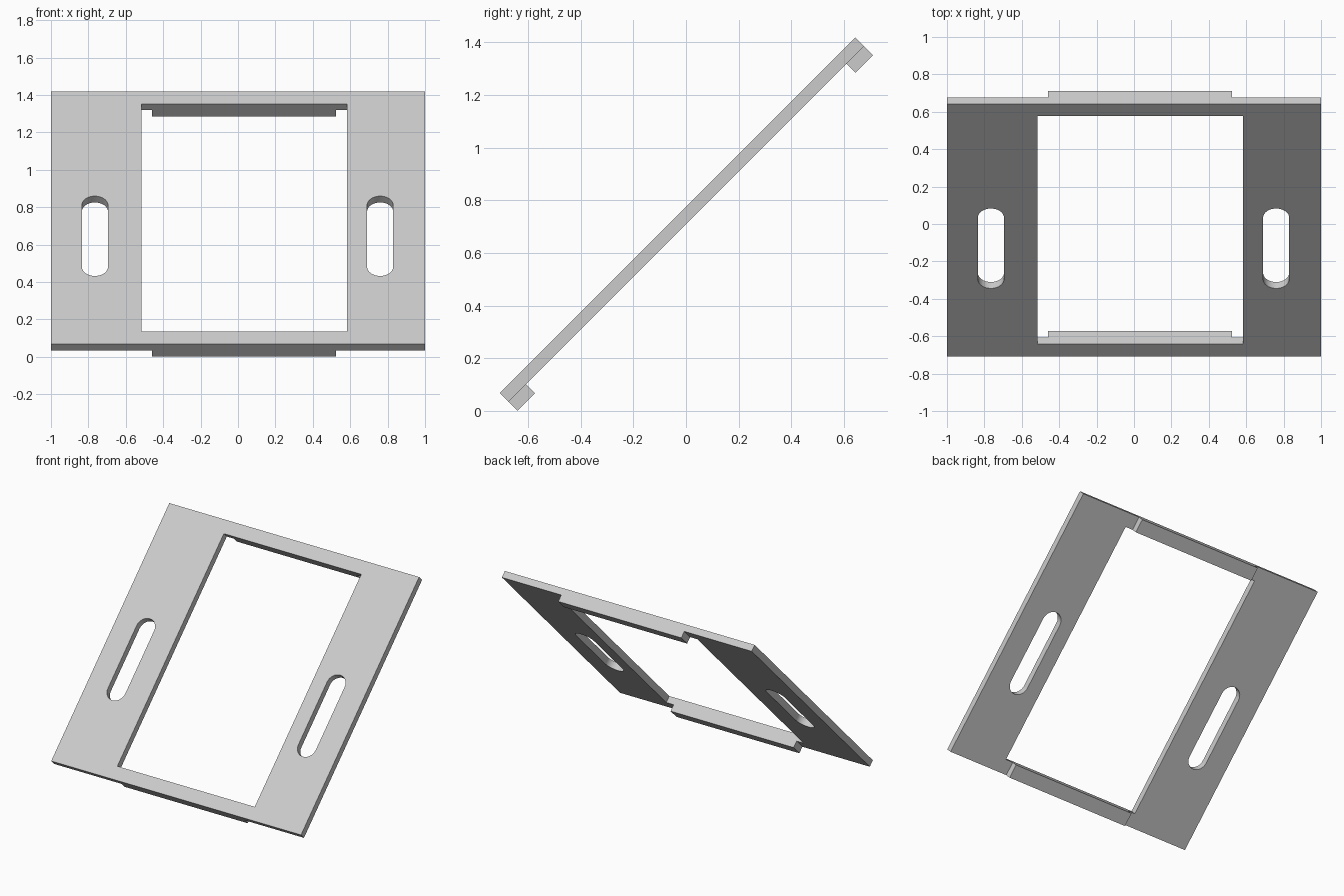
import bpy, math
from mathutils import Matrix

if "Cube" in bpy.data.objects:
    bpy.data.objects.remove(bpy.data.objects["Cube"])

T = 0.048                 # sheet thickness
HALF = 0.955              # half length along the slope
INNER = 0.861             # half length of the window
TILT = Matrix.Translation((0, -0.0155, 0.7275)) @ Matrix.Rotation(math.radians(45), 4, 'X')


def rect(x0, x1, y0, y1):
    return [(x0, y0), (x1, y0), (x1, y1), (x0, y1)]


def slot(cx, y0, y1, r, n=16):
    # Rounded slot outline: two half circles joined by straight sides
    top = [(cx + r * math.cos(math.pi * i / n), y1 - r + r * math.sin(math.pi * i / n))
           for i in range(n + 1)]
    bottom = [(cx - r * math.cos(math.pi * i / n), y0 + r - r * math.sin(math.pi * i / n))
              for i in range(n + 1)]
    return top + bottom


def sheet(name, outlines, z):
    # Filled flat outline (with holes), extruded to the sheet thickness and tilted
    cu = bpy.data.curves.new(name, 'CURVE')
    cu.dimensions = '2D'
    cu.fill_mode = 'BOTH'
    cu.extrude = T / 2
    for pts in outlines:
        sp = cu.splines.new('POLY')
        sp.points.add(len(pts) - 1)
        for p, (x, y) in zip(sp.points, pts):
            p.co = (x, y, 0, 1)
        sp.use_cyclic_u = True
    ob = bpy.data.objects.new(name, cu)
    bpy.context.collection.objects.link(ob)
    ob.matrix_world = TILT @ Matrix.Translation((0, 0, z))
    bpy.ops.object.select_all(action='DESELECT')
    ob.select_set(True)
    bpy.context.view_layer.objects.active = ob
    bpy.ops.object.convert(target='MESH')
    bpy.ops.object.shade_smooth_by_angle(angle=math.radians(30))


# Main plate with window and two slots
sheet("frame_plate", [rect(-1, 1, -HALF, HALF),
                      rect(-0.517, 0.583, -INNER, INNER),
                      slot(-0.765, -0.441, 0.163, 0.07),
                      slot(0.76, -0.441, 0.163, 0.07)], 0)

# Strips under the two short window edges
for name, y0, y1 in (("lower_lip", -HALF, -INNER), ("upper_lip", INNER, HALF)):
    sheet(name, [rect(-0.46, 0.525, y0, y1)], -T)
